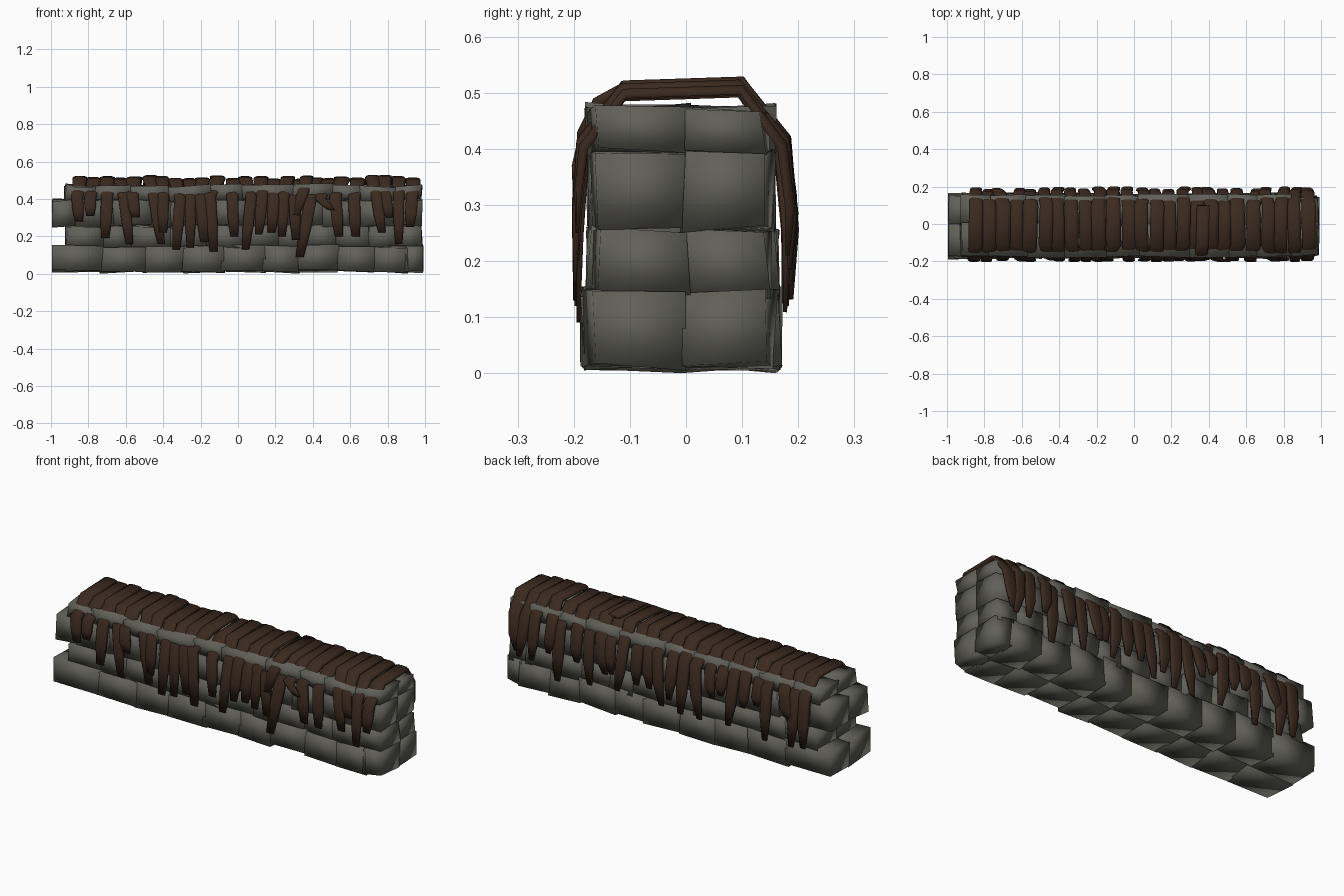
import bpy, bmesh, random
from mathutils import Vector

random.seed(7)
cube = bpy.data.objects.get("Cube")
if cube:
    bpy.data.objects.remove(cube)


def material(name, rgb):
    m = bpy.data.materials.new(name)
    m.use_nodes = True
    m.diffuse_color = (*rgb, 1)
    bsdf = next(n for n in m.node_tree.nodes if n.type == 'BSDF_PRINCIPLED')
    bsdf.inputs["Base Color"].default_value = (*rgb, 1)
    return m


STONE = material("grey stone", (0.118, 0.116, 0.098))
BARK = material("dark brown bark", (0.043, 0.0225, 0.0135))


def finish(name, bm, mat):
    bmesh.ops.recalc_face_normals(bm, faces=bm.faces)
    for f in bm.faces:
        f.smooth = True
    mesh = bpy.data.meshes.new(name)
    bm.to_mesh(mesh)
    bm.free()
    mesh.materials.append(mat)
    ob = bpy.data.objects.new(name, mesh)
    bpy.context.collection.objects.link(ob)


def jitter(amount):
    return random.uniform(-amount, amount)


def stone(bm, lo, hi, end):
    """Rough block between two corners, narrowed at the end of a course."""
    lo, hi = Vector(lo), Vector(hi)
    mid, size = (lo + hi) / 2, hi - lo
    tilt, slope = jitter(0.05), jitter(0.07)
    for v in bmesh.ops.create_cube(bm, size=1)["verts"]:
        p = Vector([c * s for c, s in zip(v.co, size)])
        if end and v.co.x > 0:
            p.y += 0.015 if mid.y < 0 and v.co.y < 0 else 0
            p.y -= 0.015 if mid.y > 0 and v.co.y > 0 else 0
        p.z += tilt * p.x + slope * p.y
        p += mid + Vector((jitter(0.008), jitter(0.008), jitter(0.006)))
        v.co = (max(-0.995, min(0.992, p.x)), p.y, max(0, p.z))


# Four courses: bottom, top, front y, back y, vertical joints
COURSES = [
    (0.013, 0.148, -0.182, 0.164,
     (-1, -0.73, -0.5, -0.29, -0.08, 0.14, 0.32, 0.53, 0.72, 0.9, 0.985)),
    (0.142, 0.256, -0.172, 0.160,
     (-0.915, -0.73, -0.57, -0.36, -0.17, 0.03, 0.22, 0.36, 0.52, 0.7, 0.86, 0.98)),
    (0.258, 0.394, -0.170, 0.154,
     (-0.99, -0.87, -0.67, -0.47, -0.36, -0.15, 0.05, 0.28, 0.46, 0.64, 0.83, 0.975)),
    (0.395, 0.472, -0.174, 0.154,
     (-0.92, -0.77, -0.57, -0.37, -0.15, 0.03, 0.3, 0.5, 0.66, 0.84, 0.975)),
]
for n, (z0, z1, front, back, joints) in enumerate(COURSES):
    bm = bmesh.new()
    for y0, y1 in ((front, 0.004), (-0.004, back)):
        for a, b in zip(joints, joints[1:]):
            stone(bm, (a - 0.004, y0, z0), (b + 0.004, y1, z1), b == joints[-1])
    finish(f"stone_course_{n + 1}", bm, STONE)


def strip(bm, path):
    """Flat strip through (x, y, z, half width, thickness) points."""
    rings = []
    for i, (x, y, z, w, t) in enumerate(path):
        a, b = path[max(i - 1, 0)], path[min(i + 1, len(path) - 1)]
        # Keep the cross-section level so that bends stay wide and flat
        along = Vector((0, b[1] - a[1], b[2] - a[2])).normalized()
        out = Vector((0, -along.z, along.y))
        side = Vector((1, 0, 0))
        p = Vector((x, y, z))
        section = ((-w, -t), (-w, -t * 0.3), (-w * 0.6, 0),
                   (w * 0.6, 0), (w, -t * 0.3), (w, -t))
        rings.append([bm.verts.new(p + side * s + out * o) for s, o in section])
    for r, q in zip(rings, rings[1:]):
        for k in range(len(r)):
            j = (k + 1) % len(r)
            bm.faces.new((r[k], r[j], q[j], q[k]))
    bm.faces.new(rings[0])
    bm.faces.new(rings[-1][::-1])


# Front strips: shoulder x, hanging end z, sideways drift
STRIPS = [
    (-0.86, 0.28, 0.01), (-0.79, 0.31, 0), (-0.70, 0.19, -0.01),
    (-0.61, 0.16, 0.03), (-0.565, 0.30, 0.02), (-0.45, 0.16, 0.04),
    (-0.40, 0.22, 0), (-0.31, 0.13, -0.02), (-0.255, 0.14, 0.0),
    (-0.20, 0.17, 0.02), (-0.15, 0.12, 0.02), (-0.03, 0.20, 0.01),
    (0.07, 0.13, -0.03), (0.13, 0.21, -0.02), (0.19, 0.22, -0.01),
    (0.245, 0.20, -0.01), (0.30, 0.18, 0.01), (0.39, 0.09, -0.06),
    (0.44, 0.34, 0.06), (0.52, 0.20, 0.02), (0.62, 0.20, 0.01),
    (0.74, 0.22, 0.03), (0.79, 0.30, 0.02), (0.86, 0.16, 0),
    (0.93, 0.25, -0.01),
]
bm = bmesh.new()
for i, (x, end, drift) in enumerate(STRIPS):
    top = -0.85 + 1.785 * i / (len(STRIPS) - 1) + jitter(0.006)
    w = random.uniform(0.035, 0.04)
    lift = random.uniform(-0.014, 0.008)
    back_end = random.uniform(0.1, 0.3)
    back_x = min(0.93, top + jitter(0.02))
    back_drift = jitter(0.04) if back_x < 0.9 else -0.02
    out = jitter(0.004)
    back_out = random.uniform(-0.012, 0.004)
    strip(bm, [
        (x + drift, -0.198 + out, end, w * 0.55, 0.006),
        (x + drift * 0.5, -0.200 + out, end * 0.5 + 0.2, w * 0.8, 0.014),
        (x, -0.192 + out, 0.415 + lift, w * 0.82, 0.018),
        (top, -0.114 + out, 0.515 + lift, w, 0.018),
        (top + jitter(0.008), 0.100 + out, 0.522 + lift, w, 0.018),
        (back_x, 0.184 + back_out, 0.418 + lift, w * 0.85, 0.02),
        (back_x + back_drift * 0.4, 0.198 + back_out, back_end * 0.5 + 0.19, w * 0.8, 0.018),
        (back_x + back_drift, 0.188 + back_out, back_end, w * 0.4, 0.007),
    ])

# Leaning strip that lies over the edge of the top course
strip(bm, [
    (0.30, -0.2, 0.29, 0.02, 0.006),
    (0.345, -0.194, 0.43, 0.032, 0.018),
    (0.36, -0.165, 0.49, 0.034, 0.018),
    (0.365, -0.11, 0.52, 0.034, 0.018),
    (0.37, 0.1, 0.525, 0.034, 0.018),
])
finish("hanging_bark_strips", bm, BARK)
